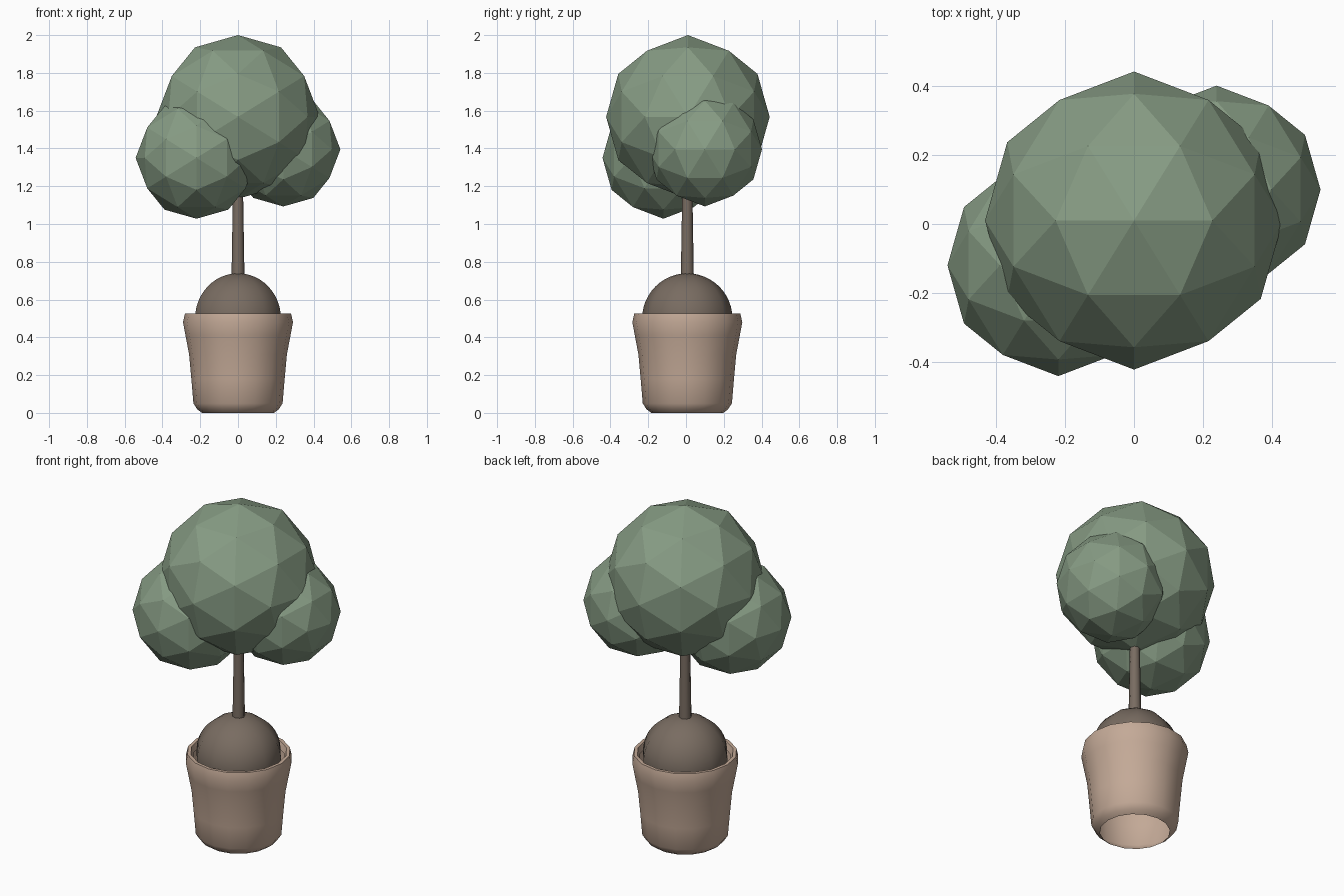
import bpy, bmesh
from math import radians, sin, cos, pi, atan
from mathutils import Matrix

if "Cube" in bpy.data.objects:
    bpy.data.objects.remove(bpy.data.objects["Cube"])

CY = 0.007  # shared axis of pot, soil and trunk


def material(name, rgb):
    m = bpy.data.materials.new(name)
    m.diffuse_color = (*rgb, 1)
    m.use_nodes = True
    m.node_tree.nodes["Principled BSDF"].inputs["Base Color"].default_value = m.diffuse_color
    return m


LEAF = material("leaf_green", (0.24, 0.33, 0.23))
CLAY = material("clay", (0.55, 0.40, 0.31))
BARK = material("bark_brown", (0.19, 0.15, 0.12))


def finish(name, bm, mat, loc, smooth=None):
    mesh = bpy.data.meshes.new(name)
    bm.to_mesh(mesh)
    bm.free()
    mesh.materials.append(mat)
    ob = bpy.data.objects.new(name, mesh)
    ob.location = loc
    bpy.context.collection.objects.link(ob)
    if smooth:
        bpy.ops.object.select_all(action='DESELECT')
        ob.select_set(True)
        bpy.context.view_layer.objects.active = ob
        bpy.ops.object.shade_smooth_by_angle(angle=radians(smooth))
    return ob


def lathe(name, profile, sides, mat, loc, smooth):
    bm = bmesh.new()
    rings = [[bm.verts.new((r * cos(2 * pi * i / sides), r * sin(2 * pi * i / sides), z))
              for i in range(sides)] for r, z in profile]
    for a, b in zip(rings, rings[1:]):
        for i in range(sides):
            j = (i + 1) % sides
            bm.faces.new((a[i], a[j], b[j], b[i]))
    return finish(name, bm, mat, loc, smooth)


# Pot: open-bottomed turned shell with a rolled rim
lathe("pot", [(0.19, 0.0), (0.215, 0.018), (0.236, 0.05), (0.247, 0.18), (0.259, 0.31),
              (0.278, 0.41), (0.291, 0.48), (0.281, 0.525), (0.262, 0.525), (0.25, 0.49)],
      16, CLAY, (0, CY, 0), 60)

# Soil mound: ten-sided ball sitting in the pot
bm = bmesh.new()
bmesh.ops.create_uvsphere(bm, u_segments=10, v_segments=24, radius=0.239)
finish("soil_mound", bm, BARK, (0, CY, 0.5), 60)

# Trunk: slightly tapered, running up into the crown
lathe("trunk", [(0.035, 0.68), (0.024, 1.35)], 8, BARK, (0, CY, 0), 60)

# Foliage: faceted balls, turned so an icosahedron edge lies on top along x
turn = Matrix.Rotation(-atan(2) / 2, 3, 'Y')
for name, loc, r in (("crown_main", (0, 0.01, 1.567), 0.433),
                     ("crown_left", (-0.22, -0.12, 1.35), 0.322),
                     ("crown_right", (0.24, 0.10, 1.395), 0.302)):
    bm = bmesh.new()
    bmesh.ops.create_icosphere(bm, subdivisions=2, radius=r)
    bmesh.ops.rotate(bm, verts=bm.verts, cent=(0, 0, 0), matrix=turn)
    finish(name, bm, LEAF, loc)
